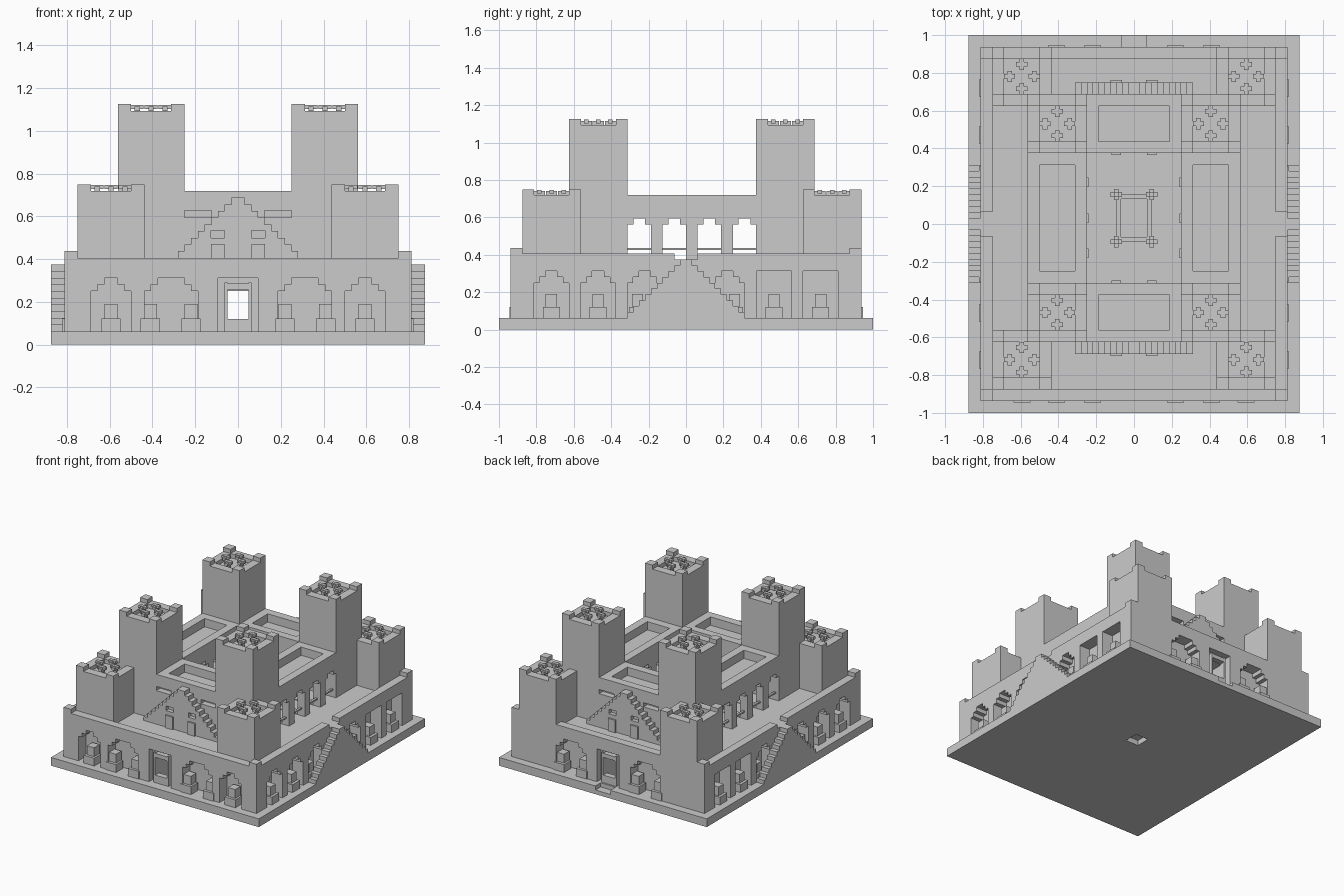
import bpy, bmesh

if "Cube" in bpy.data.objects:
    bpy.data.objects.remove(bpy.data.objects["Cube"])

U = 0.0625      # one block
H = U / 2       # half block
CY = 0.03125    # keep and courtyard centre line in y


def finish(name, bm):
    bmesh.ops.recalc_face_normals(bm, faces=bm.faces)
    me = bpy.data.meshes.new(name)
    bm.to_mesh(me)
    bm.free()
    ob = bpy.data.objects.new(name, me)
    bpy.context.collection.objects.link(ob)
    return ob


def boxes(name, items):
    """One object from boxes given as (x0, x1, y0, y1, z0, z1)."""
    bm = bmesh.new()
    for x0, x1, y0, y1, z0, z1 in items:
        vs = bmesh.ops.create_cube(bm, size=1)['verts']
        for v in vs:
            v.co = ((x0 + x1) / 2 + v.co.x * (x1 - x0),
                    (y0 + y1) / 2 + v.co.y * (y1 - y0),
                    (z0 + z1) / 2 + v.co.z * (z1 - z0))
    return finish(name, bm)


def prism(name, profile, axis, a, b):
    """Extrude a (u, z) profile along x or y from a to b."""
    bm = bmesh.new()
    co = lambda u, z, w: (w, u, z) if axis == 'x' else (u, w, z)
    f = bm.faces.new([bm.verts.new(co(u, z, a)) for u, z in profile])
    new = bmesh.ops.extrude_face_region(bm, geom=[f])['geom']
    for v in new:
        if isinstance(v, bmesh.types.BMVert):
            v.co['xy'.index(axis)] = b
    return finish(name, bm)


def arch(c, w, z0, z1, steps=2, s=H):
    """Stepped arch outline centred on c."""
    right = [(c + w / 2, z0)]
    for i in range(steps + 1):
        z = z1 - (steps - i) * s
        right.append((c + w / 2 - i * s, z))
        if i < steps:
            right.append((c + w / 2 - (i + 1) * s, z))
    return right + [(2 * c - u, z) for u, z in reversed(right)]


def cut(ob, cutters):
    for c in cutters:
        m = ob.modifiers.new('cut', 'BOOLEAN')
        m.operation, m.solver, m.object = 'DIFFERENCE', 'EXACT', c
    dg = bpy.context.evaluated_depsgraph_get()
    me = bpy.data.meshes.new_from_object(ob.evaluated_get(dg))
    ob.modifiers.clear()
    ob.data = me
    for c in cutters:
        bpy.data.objects.remove(c)


# base plate with rear doorstep notch and a small pit underneath
base = boxes('base_plate', [(-.875, .875, -1, 1, 0, U)])
cut(base, [boxes('notch', [(-U, U, .9375, 1.1, H, .2)]),
           boxes('pit', [(-.055, .055, CY - .055, CY + .055, -.1, .04)])])

# lower storey with niches, passage and open courtyard
D = .09
lower = boxes('lower_storey', [(-.8125, .8125, -.9375, .9375, U, .375)])
cs = [boxes('court', [(-.25, .25, -.3125, .375, U - .01, .5)]),
      boxes('passage', [(-.055, .055, -1.1, 1.1, .05, .25)])]
for sy in (-1, 1):
    a, b = sy * (.9375 - D), sy * 1.1
    for sx in (-1, 1):
        cs.append(prism('niche', arch(sx * .3125, .25, .05, .3125), 'y', a, b))
        if sy < 0:
            cs.append(prism('niche', arch(sx * .594, .1875, .05, .3125), 'y', a, b))
    cs.append(boxes('door_recess', [(-.094, .094, min(sy * .89, b), max(sy * .89, b), .05, .3125)]))
for sx in (-1, 1):
    a, b = sx * (.8125 - D), sx * 1.1
    for y in (-.72, -.47, -.22, .22, .47, .72):
        cs.append(prism('niche', arch(y, .1875, .05, .3125, 0 if y > .4 else 2), 'x', a, b))
cut(lower, cs)

# door frames and thresholds
for nm, sy in (('front', -1), ('back', 1)):
    y0, y1 = sorted((sy * .88, sy * .925))
    boxes(nm + '_door_frame', [(-.0625, -.05, y0, y1, U, .29), (.05, .0625, y0, y1, U, .29),
                               (-.0625, .0625, y0, y1, .255, .285), (-.05, .05, y0, y1, U, .12)])

# seat-like stepped blocks standing in the niches
seats = []
for sy in (-1, 1):
    for x in (-.594, -.41, -.22, .22, .41, .594):
        if sy > 0 and abs(x) > .5:
            continue
        for w, o, z0, z1 in ((.045, .945, U, .122), (.03, .925, .122, .19)):
            y0, y1 = sorted((sy * .86, sy * o))
            seats.append((x - w, x + w, y0, y1, z0, z1))
for sx in (-1, 1):
    for y in (-.72, -.47, -.26, .26, .47, .72):
        for w, o, z0, z1 in ((.045, .82, U, .122), (.03, .8, .122, .19)):
            x0, x1 = sorted((sx * .735, sx * o))
            seats.append((x0, x1, y - w, y + w, z0, z1))
boxes('niche_blocks', seats)

# terrace parapet with raised corners and gaps at the stair heads
par = [(-.75, .75, -.9375, -.875, .375, .40625), (-.75, .75, .875, .9375, .375, .40625)]
for s in (-1, 1):
    x0, x1 = sorted((s * .75, s * .8125))
    par += [(x0, x1, -.875, -U, .375, .40625), (x0, x1, U, .875, .375, .40625)]
    for t in (-1, 1):
        y0, y1 = sorted((t * .875, t * .9375))
        par.append((x0, x1, y0, y1, .375, .4375))
boxes('terrace_parapet', par)

# double stairs against both side walls
n = 10
outline = arch(0, 2 * n * H, U, .375, n - 1)
for nm, s in (('left', -1), ('right', 1)):
    prism(nm + '_stairs', outline, 'x', s * .8125, s * .875)

# keep with courtyard, roof recesses, wing rooms, windows
keep = boxes('keep', [(-.5625, .5625, -.625, .6875, .375, .71875)])
cs = [boxes('court', [(-.25, .25, -.3125, .375, .3, 1)])]
for s in (-1, 1):
    x0, x1 = sorted((s * .3125, s * .5))
    cs.append(boxes('wing_recess', [(x0, x1, -.25, .3125, .656, 1)]))
    cs.append(boxes('wing_room', [(x0, x1, -.25, .3125, .38, .62)]))
    y0, y1 = sorted((s * .40625, s * .59375))
    cs.append(boxes('end_recess', [(-.1875, .1875, CY + y0, CY + y1, .656, 1)]))
    for t in (-1, 1):
        x0, x1 = sorted((t * .125, t * .25))
        y0, y1 = sorted((s * .61, s * .8))
        cs.append(boxes('slot', [(x0, x1, CY + y0, CY + y1, .595, .627)]))
for i in range(4):
    cs.append(prism('window', arch(-.25 + i * .1875, .125, .3, .594, 1), 'x', -.7, .7))
cut(keep, cs)
boxes('window_rails', [(x - .008, x + .008, -.3125, .375, .426, .4375) for x in (-.53, .53)])

# stepped gables on front and back of the keep
for nm, s in (('front', -1), ('back', 1)):
    yi, yo = CY + s * .65, CY + s * .71875
    g = prism(nm + '_gable', arch(0, .625, .375, .6875, 9), 'y', yi, yo)
    ya, yb = sorted((yo - s * .03, yo + s * .1))
    cut(g, [boxes('hole', [(x - H, x + H, ya, yb, .5, .535)]) for x in (-.094, .094)])
    ya, yb = sorted((yo - s * .01, yo + s * .012))
    boxes(nm + '_gable_doors', [(x - H, x + H, ya, yb, .375, .47) for x in (-.094, .094)])


def tower(name, x0, y0, z0, top):
    """Square tower with a low rim, raised corners and a cross of small blocks."""
    w = .3125
    x1, y1 = x0 + w, y0 + w
    fl, rim = top - U, top - H
    it = [(x0, x1, y0, y1, z0, fl),
          (x0, x1, y0, y0 + U, fl, rim), (x0, x1, y1 - U, y1, fl, rim),
          (x0, x0 + U, y0 + U, y1 - U, fl, rim), (x1 - U, x1, y0 + U, y1 - U, fl, rim)]
    it += [(x, x + U, y, y + U, rim, top) for x in (x0, x1 - U) for y in (y0, y1 - U)]
    boxes(name, it)
    cx, cy, a = x0 + w / 2, y0 + w / 2, .065
    tops = []
    for dx, dy in ((a, 0), (-a, 0), (0, a), (0, -a)):
        px, py = cx + dx, cy + dy
        tops.append((px - .012, px + .012, py - .012, py + .012, fl, top - .012))
        tops.append((px - .03, px + .03, py - .012, py + .012, top - .022, top - .003))
        tops.append((px - .012, px + .012, py - .03, py + .03, top - .03, top - .01))
    boxes(name + '_top_cross', tops)


for sn, sx in (('left', -1), ('right', 1)):
    xo = -.75 if sx < 0 else .4375
    xi = -.5625 if sx < 0 else .25
    tower('front_%s_corner_tower' % sn, xo, -.875, .375, .75)
    tower('back_%s_corner_tower' % sn, xo, .625, .375, .75)
    tower('front_%s_keep_tower' % sn, xi, -.625, .375, 1.125)
    tower('back_%s_keep_tower' % sn, xi, .375, .375, 1.125)

# courtyard basin, lamp posts and wall panels
boxes('courtyard_basin', [(-.094, .094, CY - .125, CY - .1, U, .1), (-.094, .094, CY + .1, CY + .125, U, .1),
                          (-.094, -.07, CY - .1, CY + .1, U, .1), (.07, .094, CY - .1, CY + .1, U, .1)])
lamps = []
for x in (-.094, .094):
    for y in (CY - .125, CY + .125):
        lamps += [(x - .012, x + .012, y - .012, y + .012, U, .25),
                  (x - .03, x + .03, y - .012, y + .012, .2, .23),
                  (x - .012, x + .012, y - .03, y + .03, .2, .23)]
boxes('courtyard_lamps', lamps)
panels = []
for y in (-.156, CY, .22):
    panels += [(-.26, -.24, y - .025, y + .025, U, .16), (.24, .26, y - .025, y + .025, U, .16)]
for x in (-.094, .094):
    panels += [(x - .025, x + .025, -.32, -.3, U, .16), (x - .025, x + .025, .365, .385, U, .16)]
boxes('courtyard_panels', panels)
